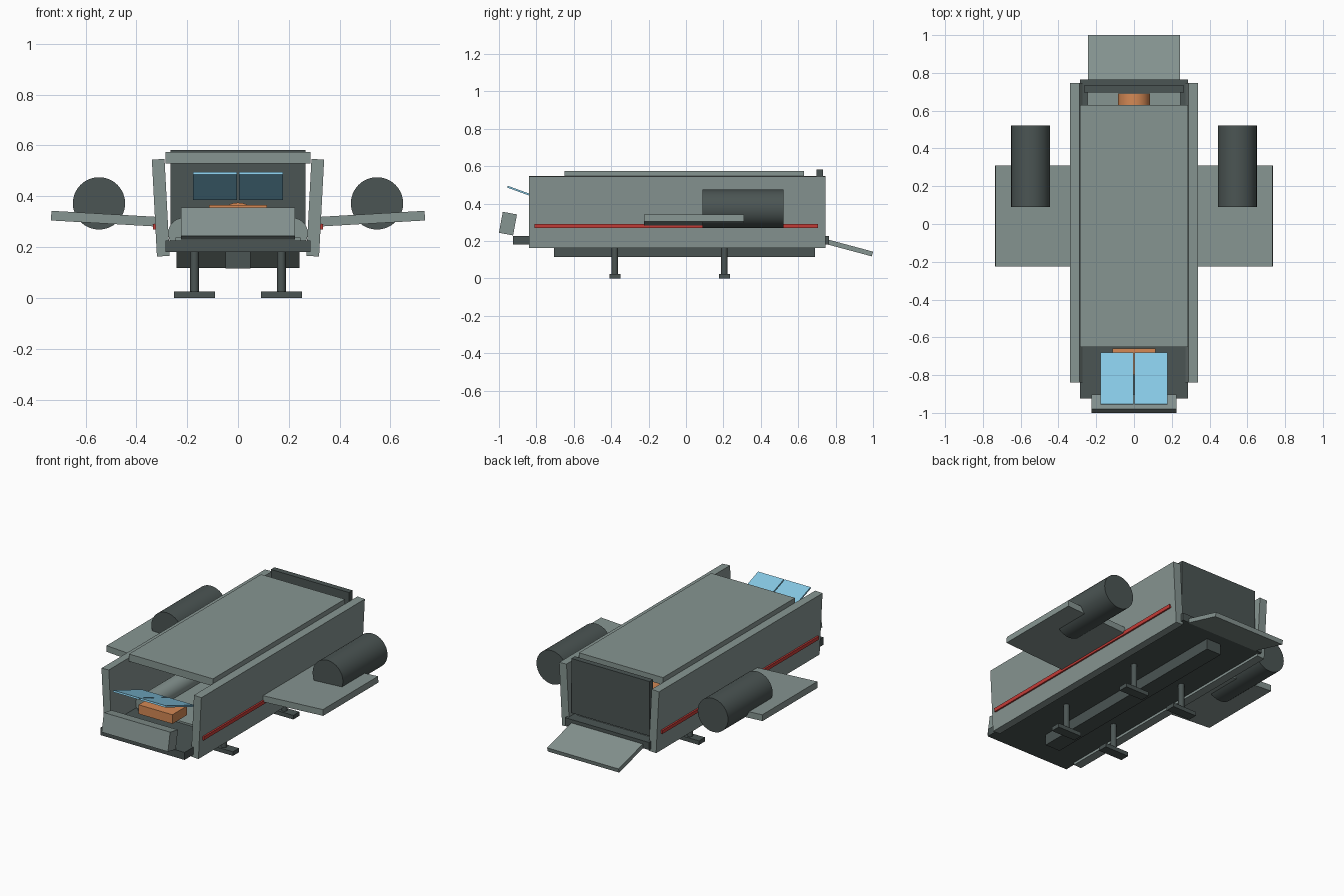
import bpy
from math import radians

cube = bpy.data.objects.get("Cube")
if cube:
    bpy.data.objects.remove(cube, do_unlink=True)


def material(name, r, g, b):
    m = bpy.data.materials.new(name)
    m.use_nodes = True
    m.diffuse_color = (r, g, b, 1)
    bsdf = next(n for n in m.node_tree.nodes if n.type == "BSDF_PRINCIPLED")
    bsdf.inputs["Base Color"].default_value = (r, g, b, 1)
    return m


HULL = material("hull grey", 0.24, 0.30, 0.285)
DARK = material("dark grey", 0.07, 0.09, 0.087)
RED = material("stripe red", 0.56, 0.045, 0.038)
ORANGE = material("console orange", 0.66, 0.25, 0.09)
BLUE = material("canopy blue", 0.24, 0.58, 0.78)


def box(name, mat, centre, size, tilt_x=0, tilt_y=0):
    bpy.ops.mesh.primitive_cube_add(size=1, location=centre,
                                    rotation=(radians(tilt_x), radians(tilt_y), 0))
    ob = bpy.context.object
    ob.name = name
    ob.scale = size
    bpy.ops.object.transform_apply(location=False, rotation=False, scale=True)
    ob.data.materials.append(mat)
    return ob


def tube(name, mat, centre, radius, length, along_y=True, sides=32):
    bpy.ops.mesh.primitive_cylinder_add(vertices=sides, radius=radius, depth=length,
                                        location=centre,
                                        rotation=(radians(90) if along_y else 0, 0, 0))
    ob = bpy.context.object
    ob.name = name
    ob.data.materials.append(mat)
    bpy.ops.object.shade_smooth_by_angle(angle=radians(35))
    return ob


# Central body
box("floor", DARK, (0, -0.08, 0.204), (0.57, 1.69, 0.046))
box("keel_beam", DARK, (0, -0.007, 0.15), (0.1, 1.395, 0.07))
box("roof", HULL, (0, -0.01, 0.551), (0.57, 1.28, 0.045))
box("rear_panel", DARK, (0, 0.715, 0.416), (0.53, 0.035, 0.334))
box("inner_deck", HULL, (0, 0.04, 0.231), (0.49, 1.32, 0.014))

# Tail ramp and nose block
box("tail_ramp", HULL, (0, 0.876, 0.163), (0.485, 0.25, 0.026), tilt_x=-15)
box("nose_block", HULL, (0, -0.952, 0.293), (0.45, 0.077, 0.114), tilt_x=-10.5)

# Cockpit console and engine core
box("console", ORANGE, (0, -0.73, 0.337), (0.23, 0.14, 0.056))
tube("engine_core", ORANGE, (0, 0.47, 0.29), 0.085, 0.44)

for side, s in (("left", 1), ("right", -1)):
    # Splayed side wall with stripe
    box(side + "_wall", HULL, (s * 0.304, -0.047, 0.355), (0.05, 1.585, 0.382), tilt_y=s * 3)
    box(side + "_stripe", RED, (s * 0.327, -0.052, 0.281), (0.016, 1.515, 0.022), tilt_y=s * 3)
    tube(side + "_bolster", HULL, (s * 0.215, -0.05, 0.255), 0.06, 1.1)

    # Wing and engine pod
    box(side + "_wing", HULL, (s * 0.528, 0.042, 0.312), (0.415, 0.535, 0.038), tilt_y=-s * 3.3)
    tube(side + "_engine_pod", DARK, (s * 0.547, 0.305, 0.372), 0.103, 0.432)

    # Canopy pane
    box(side + "_canopy_pane", BLUE, (s * 0.0905, -0.818, 0.441), (0.175, 0.292, 0.01), tilt_x=-20)

    # Landing legs
    for end, y in (("front", -0.38), ("rear", 0.205)):
        tube(f"{side}_{end}_leg", DARK, (s * 0.171, y, 0.1), 0.017, 0.17, along_y=False, sides=16)
        box(f"{side}_{end}_foot", DARK, (s * 0.171, y, 0.0125), (0.162, 0.058, 0.025))
